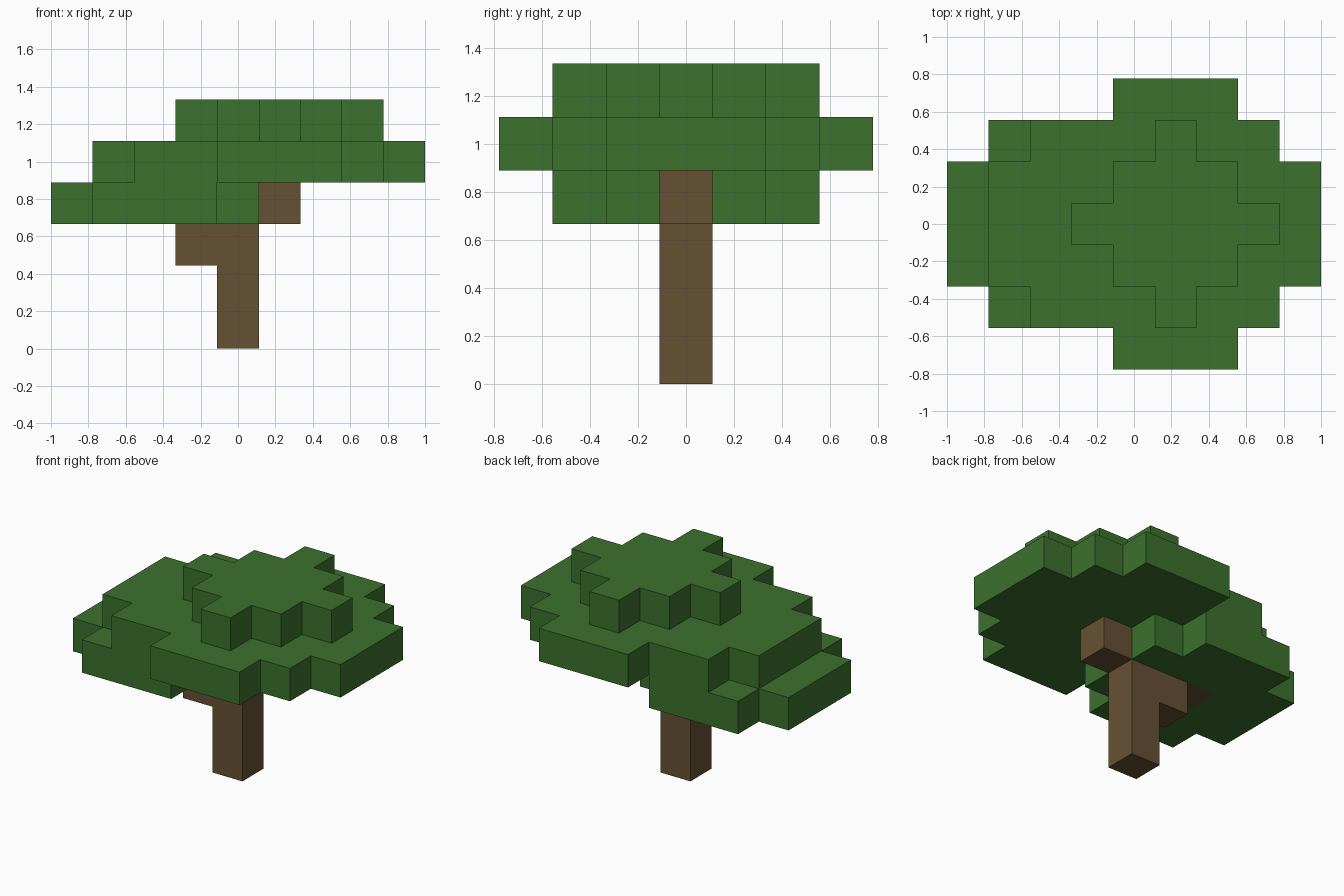
import bpy
import bmesh
from mathutils import Vector

cube = bpy.data.objects.get("Cube")
if cube:
    bpy.data.objects.remove(cube, do_unlink=True)

# Size of one block; the crown is nine blocks wide
U = 2 / 9


def material(name, rgb):
    m = bpy.data.materials.new(name)
    m.use_nodes = True
    m.diffuse_color = (*rgb, 1)
    bsdf = m.node_tree.nodes["Principled BSDF"]
    bsdf.inputs["Base Color"].default_value = (*rgb, 1)
    bsdf.inputs["Roughness"].default_value = 0.9
    return m


def layer(level, first, half_widths):
    """Blocks of one level: a row along y for each column along x."""
    return {(first + i, j, level)
            for i, h in enumerate(half_widths) for j in range(-h, h + 1)}


def build(name, cells, solid, mat):
    """Join blocks into one flat-shaded shell, skipping faces against other blocks."""
    bm = bmesh.new()
    for cell in sorted(cells):
        centre = Vector(cell) + Vector((0, 0, 0.5))
        for axis in range(3):
            for sign in (-1, 1):
                n = Vector((0, 0, 0))
                n[axis] = sign
                if tuple(int(c + d) for c, d in zip(cell, n)) in solid:
                    continue
                a = Vector((0, 0, 0))
                a[(axis + 1) % 3] = 0.5
                b = n.cross(a)
                bm.faces.new([bm.verts.new((centre + n / 2 + corner) * U)
                              for corner in (a + b, b - a, -a - b, a - b)])
    bmesh.ops.remove_doubles(bm, verts=bm.verts, dist=0.001)
    bmesh.ops.dissolve_limit(bm, angle_limit=0.01, verts=bm.verts, edges=bm.edges)
    mesh = bpy.data.meshes.new(name)
    bm.to_mesh(mesh)
    bm.free()
    mesh.materials.append(mat)
    obj = bpy.data.objects.new(name, mesh)
    bpy.context.collection.objects.link(obj)


bark = material("bark brown", (0.133, 0.083, 0.034))
leaf = material("leaf green", (0.045, 0.165, 0.027))

# Trunk column and the branches stepping out diagonally from it
trunk = {(0, 0, z) for z in range(4)}
left_branch = {(1, 0, 3)}
right_branch = {(-1, 0, 2), (-2, 0, 3)}
wood = trunk | left_branch | right_branch

# Three stepped leaf tiers
tiers = {
    "lower_leaves": layer(3, -4, (1, 2, 2, 2, 1)) - wood,
    "middle_leaves": layer(4, -3, (1, 2, 2, 3, 3, 3, 2, 1)),
    "upper_leaves": layer(5, -1, (0, 1, 2, 1, 0)),
}
solid = wood.union(*tiers.values())

build("trunk", trunk, solid, bark)
build("left_branch", left_branch, solid, bark)
build("right_branch", right_branch, solid, bark)
for name, cells in tiers.items():
    build(name, cells, solid, leaf)
